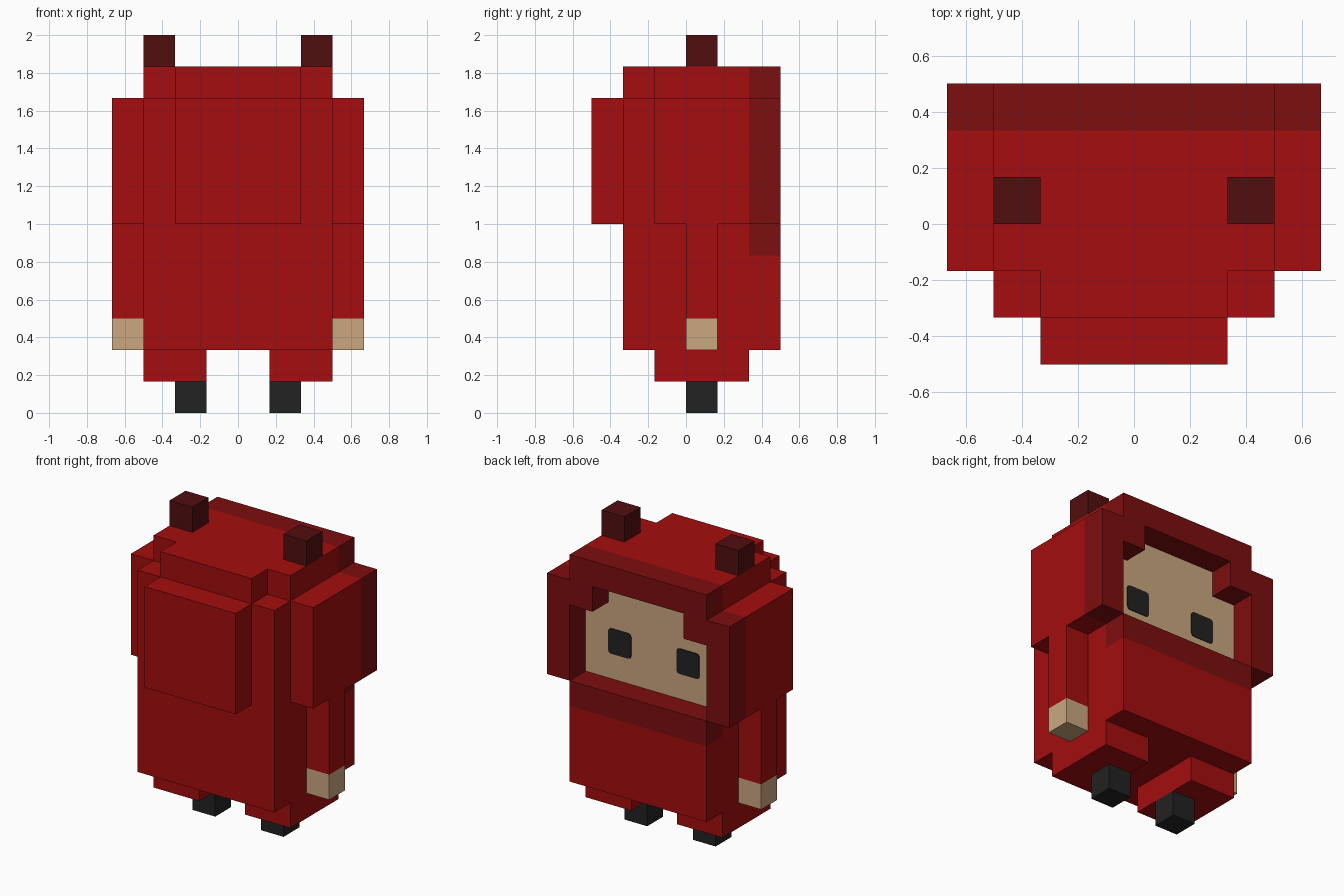
import bpy
import bmesh

U = 1 / 6  # one block of the model's grid

if "Cube" in bpy.data.objects:
    bpy.data.objects.remove(bpy.data.objects["Cube"], do_unlink=True)


def material(name, rgb):
    """Flat material from 0-255 display values, stored as linear."""
    linear = [((c / 255 + 0.055) / 1.055) ** 2.4 for c in rgb]
    mat = bpy.data.materials.new(name)
    mat.use_nodes = True
    mat.diffuse_color = (*linear, 1)
    bsdf = next(n for n in mat.node_tree.nodes if n.type == "BSDF_PRINCIPLED")
    bsdf.inputs["Base Color"].default_value = (*linear, 1)
    bsdf.inputs["Roughness"].default_value = 0.9
    return mat


RED = material("red cloth", (163, 13, 14))
TRIM = material("dark red trim", (125, 14, 15))
EAR = material("maroon", (82, 14, 15))
SKIN = material("tan skin", (203, 167, 127))
BLACK = material("charcoal", (34, 34, 34))


def prism(name, profile, y0, y1, mats, cuts=(), rule=None, round_corners=0):
    """Extrude an x-z profile along y (all in blocks), cut it, colour by rule."""
    bm = bmesh.new()
    base = bm.faces.new([bm.verts.new((x * U, y0 * U, z * U)) for x, z in profile])
    out = bmesh.ops.extrude_face_region(bm, geom=[base])
    moved = [v for v in out["geom"] if isinstance(v, bmesh.types.BMVert)]
    bmesh.ops.translate(bm, verts=moved, vec=(0, (y1 - y0) * U, 0))
    if round_corners:
        edges = [e for e in bm.edges
                 if abs(e.verts[0].co.y - e.verts[1].co.y) > 1e-5]
        bmesh.ops.bevel(bm, geom=edges, offset=round_corners * U,
                        segments=2, profile=0.5, affect="EDGES")
    for axis, at in cuts:
        normal = [0, 0, 0]
        normal[axis] = 1
        bmesh.ops.bisect_plane(bm, geom=bm.verts[:] + bm.edges[:] + bm.faces[:],
                               plane_co=[n * at * U for n in normal],
                               plane_no=normal)
    bmesh.ops.recalc_face_normals(bm, faces=bm.faces)
    if rule:
        for face in bm.faces:
            face.material_index = rule(face.calc_center_median() / U, face.normal)
    mesh = bpy.data.meshes.new(name)
    bm.to_mesh(mesh)
    bm.free()
    for mat in mats:
        mesh.materials.append(mat)
    obj = bpy.data.objects.new(name, mesh)
    bpy.context.collection.objects.link(obj)
    return obj


def box(name, x, y, z, mats, **extra):
    corners = [(x[0], z[0]), (x[1], z[0]), (x[1], z[1]), (x[0], z[1])]
    return prism(name, corners, *y, mats, **extra)


def stepped(wide, narrow, bottom, shoulder, top):
    """Right half of a stepped outline, bottom to top."""
    return [(wide, bottom), (wide, shoulder), (narrow, shoulder), (narrow, top)]


def mirrored(half):
    return half + [(-x, z) for x, z in reversed(half)]


# Torso, with the trim continuing below the hood opening
box("torso", (-3, 3), (-2, 3), (2, 6), [RED, TRIM], cuts=[(2, 5), (1, 2)],
    rule=lambda c, n: int(c.z > 5 and c.y > 2))

# Hood: the shell's rear wall is the face, framed by the trim arch
prism("hood_shell", mirrored(stepped(4, 3, 6, 10, 11)), -1, 2, [RED, SKIN],
      rule=lambda c, n: int(n.y > 0.5))
outer = stepped(4, 3, 6, 10, 11)
inner = stepped(3, 2, 6, 9, 10)
arch = mirrored(outer) + list(reversed(mirrored(inner)))
prism("hood_trim", arch, 2, 3, [TRIM])
prism("hood_step", mirrored(stepped(3, 2, 6, 10, 11)), -2, -1, [RED])
box("hood_pad", (-2, 2), (-3, -2), (6, 10), [RED])

# Paired parts
for side, label in ((1, "left"), (-1, "right")):
    def span(a, b):
        return sorted((side * a, side * b))

    box(f"{label}_ear", span(2, 3), (0, 1), (11, 12), [EAR])
    box(f"{label}_eye", span(1, 2), (2, 2.03), (7, 8), [BLACK], round_corners=0.12)
    box(f"{label}_arm", span(3, 4), (0, 1), (2, 6), [RED, SKIN], cuts=[(2, 3)],
        rule=lambda c, n: int(c.z < 3))
    box(f"{label}_leg", span(1, 3), (-1, 2), (1, 2), [RED])
    box(f"{label}_foot", span(1, 2), (0, 1), (0, 1), [BLACK])
